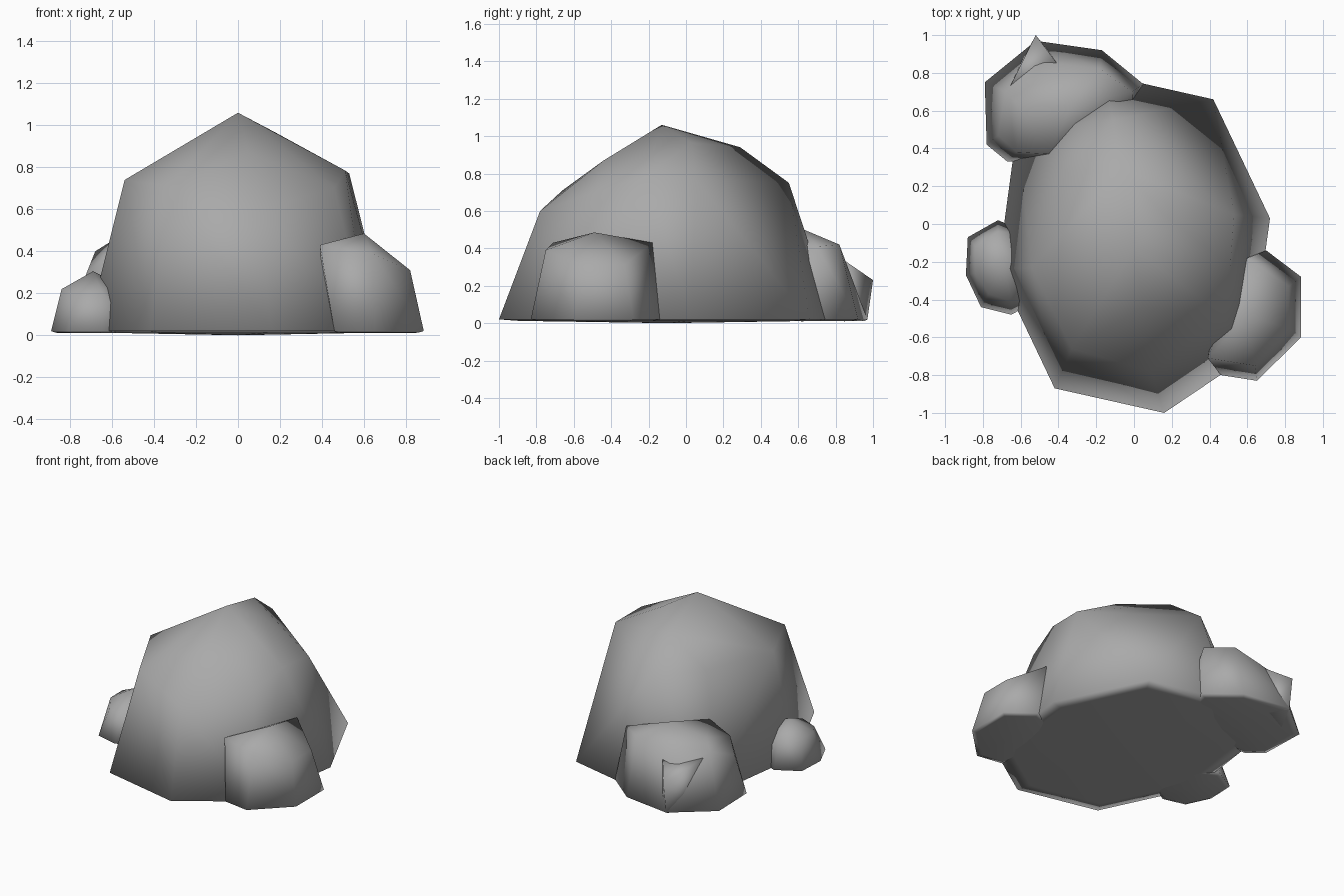
import bpy, bmesh

cube = bpy.data.objects.get("Cube")
if cube:
    bpy.data.objects.remove(cube, do_unlink=True)

stone = bpy.data.materials.new("stone_grey")
stone.use_nodes = True
GREY = (0.4, 0.4, 0.4, 1)
stone.diffuse_color = GREY
stone.node_tree.nodes["Principled BSDF"].inputs["Base Color"].default_value = GREY

RIM = 0.02


def rock(name, outline, upper, bottom):
    """Faceted boulder wrapped around a footprint and a few upper corners."""
    bm = bmesh.new()
    cx = sum(p[0] for p in outline) / len(outline)
    cy = sum(p[1] for p in outline) / len(outline)
    for x, y in outline:
        bm.verts.new((x, y, RIM))
        # shallow dished underside
        bm.verts.new((cx + (x - cx) * 0.88, cy + (y - cy) * 0.88, 0.012))
    bm.verts.new((cx, cy, bottom))
    for p in upper:
        bm.verts.new(p)
    hull = bmesh.ops.convex_hull(bm, input=bm.verts)
    loose = set(hull["geom_interior"]) | set(hull["geom_unused"])
    bmesh.ops.delete(bm, geom=[v for v in loose if isinstance(v, bmesh.types.BMVert)],
                     context="VERTS")
    bmesh.ops.recalc_face_normals(bm, faces=bm.faces)
    for f in bm.faces:
        f.smooth = True
    mesh = bpy.data.meshes.new(name)
    bm.to_mesh(mesh)
    bm.free()
    mesh.materials.append(stone)
    obj = bpy.data.objects.new(name, mesh)
    bpy.context.collection.objects.link(obj)


# Large central boulder
rock("main_boulder",
     [(.16, -1), (.62, -.69), (.72, .03), (.42, .66), (-.16, .79),
      (-.62, .5), (-.72, -.24), (-.42, -.87)],
     [(.09, -.78, .6), (.46, -.48, .7), (.51, -.22, .785), (.53, .05, .77),
      (-.11, .55, .75), (-.35, .27, .74), (-.54, -.23, .74), (-.33, -.66, .71),
      (.05, -.44, .87), (.18, .03, .965), (-.07, .29, .94), (0, -.13, 1.06)], 0)

# Boulder on the left flank
rock("left_boulder",
     [(.885, -.28), (.885, -.6), (.65, -.83), (.46, -.8), (.42, -.5), (.5, -.2), (.7, -.14)],
     [(.82, -.33, .31), (.82, -.55, .31), (.64, -.75, .39), (.39, -.71, .43),
      (.6, -.49, .485), (.6, -.18, .43)], .01)

# Small stone on the right flank
rock("right_stone",
     [(-.88, -.07), (-.89, -.27), (-.81, -.44), (-.65, -.48), (-.5, -.4),
      (-.55, -.05), (-.72, .02)],
     [(-.84, -.12, .22), (-.84, -.26, .22), (-.77, -.37, .2), (-.65, -.41, .21),
      (-.72, -.04, .24), (-.69, -.2, .305), (-.58, -.22, .25)], .01)

# Boulder at the back
rock("back_boulder",
     [(-.78, .42), (-.79, .75), (-.52, .97), (-.17, .92), (.05, .74),
      (0, .5), (-.3, .33), (-.67, .33)],
     [(-.72, .47, .3), (-.68, .7, .4), (-.5, .86, .31), (-.18, .82, .42),
      (-.01, .7, .41), (-.62, .38, .38), (-.6, .62, .45), (-.33, .63, .5),
      (-.45, .37, .45)], .01)

# Pointed spur on its rear corner
rock("back_spur",
     [(-.67, .72), (-.52, .97), (-.4, .85)],
     [(-.52, 1, .23), (-.4, .84, .34), (-.67, .7, .38)], .01)
